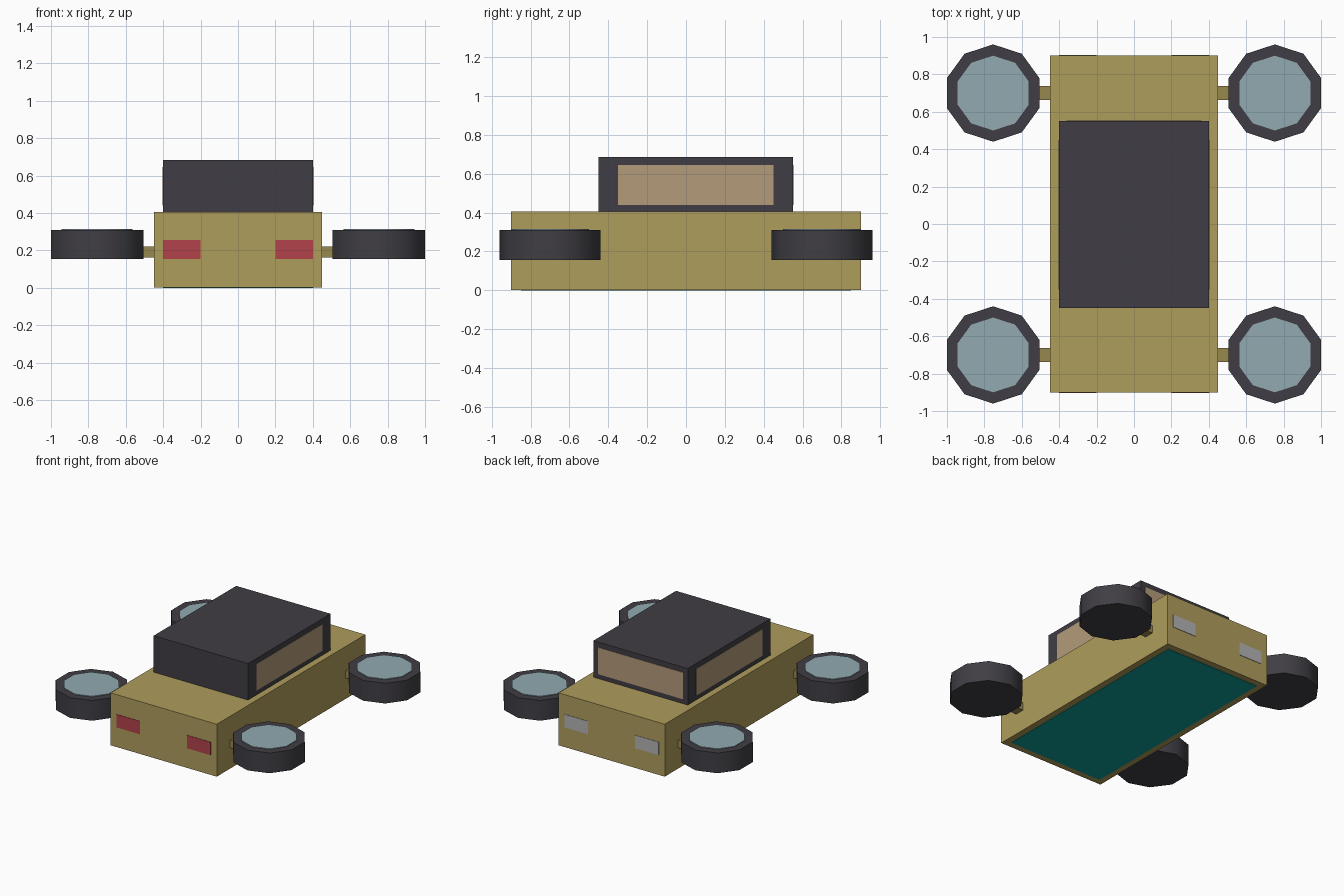
import bpy
import math

if "Cube" in bpy.data.objects:
    bpy.data.objects.remove(bpy.data.objects["Cube"])


def material(name, r, g, b):
    m = bpy.data.materials.new(name)
    m.diffuse_color = (r, g, b, 1)
    m.use_nodes = True
    m.node_tree.nodes["Principled BSDF"].inputs["Base Color"].default_value = m.diffuse_color
    return m


GOLD = material("gold_paint", 0.43, 0.34, 0.107)
AXLE = material("dark_gold", 0.31, 0.25, 0.078)
DARK = material("dark_rubber", 0.051, 0.048, 0.058)
GLASS = material("tan_glass", 0.456, 0.328, 0.195)
HUB = material("pale_blue", 0.283, 0.402, 0.434)
RED = material("red_light", 0.445, 0.054, 0.069)
LAMP = material("grey_lamp", 0.45, 0.45, 0.45)
TEAL = material("teal_panel", 0.004, 0.342, 0.305)


def box(name, mat, x, y, z):
    """Box from (min, max) ranges on each axis."""
    bpy.ops.mesh.primitive_cube_add(size=1, location=[sum(r) / 2 for r in (x, y, z)])
    o = bpy.context.object
    o.name = name
    o.scale = [r[1] - r[0] for r in (x, y, z)]
    bpy.ops.object.transform_apply(location=False, rotation=False, scale=True)
    o.data.materials.append(mat)
    return o


def disc(name, mat, x, y, z, radius):
    """Ten-sided upright cylinder."""
    bpy.ops.mesh.primitive_cylinder_add(vertices=10, radius=radius, depth=z[1] - z[0],
                                        location=(x, y, sum(z) / 2))
    o = bpy.context.object
    o.name = name
    o.data.materials.append(mat)
    bpy.ops.object.shade_smooth_by_angle(angle=math.radians(40))


def span(side, a, b):
    return tuple(sorted((side * a, side * b)))


T = 0.003  # how far the panels stand proud

# Body, floor panel and cabin
box("body", GOLD, (-0.45, 0.45), (-0.9, 0.9), (T, 0.405))
box("floor_panel", TEAL, (-0.4, 0.4), (-0.85, 0.85), (0, 0.01))
box("cabin", DARK, (-0.4, 0.4), (-0.45, 0.55), (0.4, 0.685))

# Windows on the +y end and both sides
box("end_window", GLASS, (-0.36, 0.36), (0.54, 0.55 + T), (0.44, 0.645))
for s in (-1, 1):
    box("side_window", GLASS, span(s, 0.39, 0.4 + T), (-0.35, 0.45), (0.44, 0.645))

    # Lights
    box("red_light", RED, span(s, 0.2, 0.4), (-0.9 - T, -0.89), (0.155, 0.255))
    box("headlight", LAMP, span(s, 0.2, 0.4), (0.89, 0.9 + T), (0.155, 0.255))

    # Flat-lying wheels with hub caps and stub axles
    for t in (-1, 1):
        y = t * 0.7
        box("axle", AXLE, span(s, 0.44, 0.53), (y - 0.037, y + 0.037), (0.162, 0.222))
        disc("wheel", DARK, s * 0.753, y, (0.155, 0.31), 0.26)
        disc("hub_cap", HUB, s * 0.753, y, (0.29, 0.315), 0.2)
